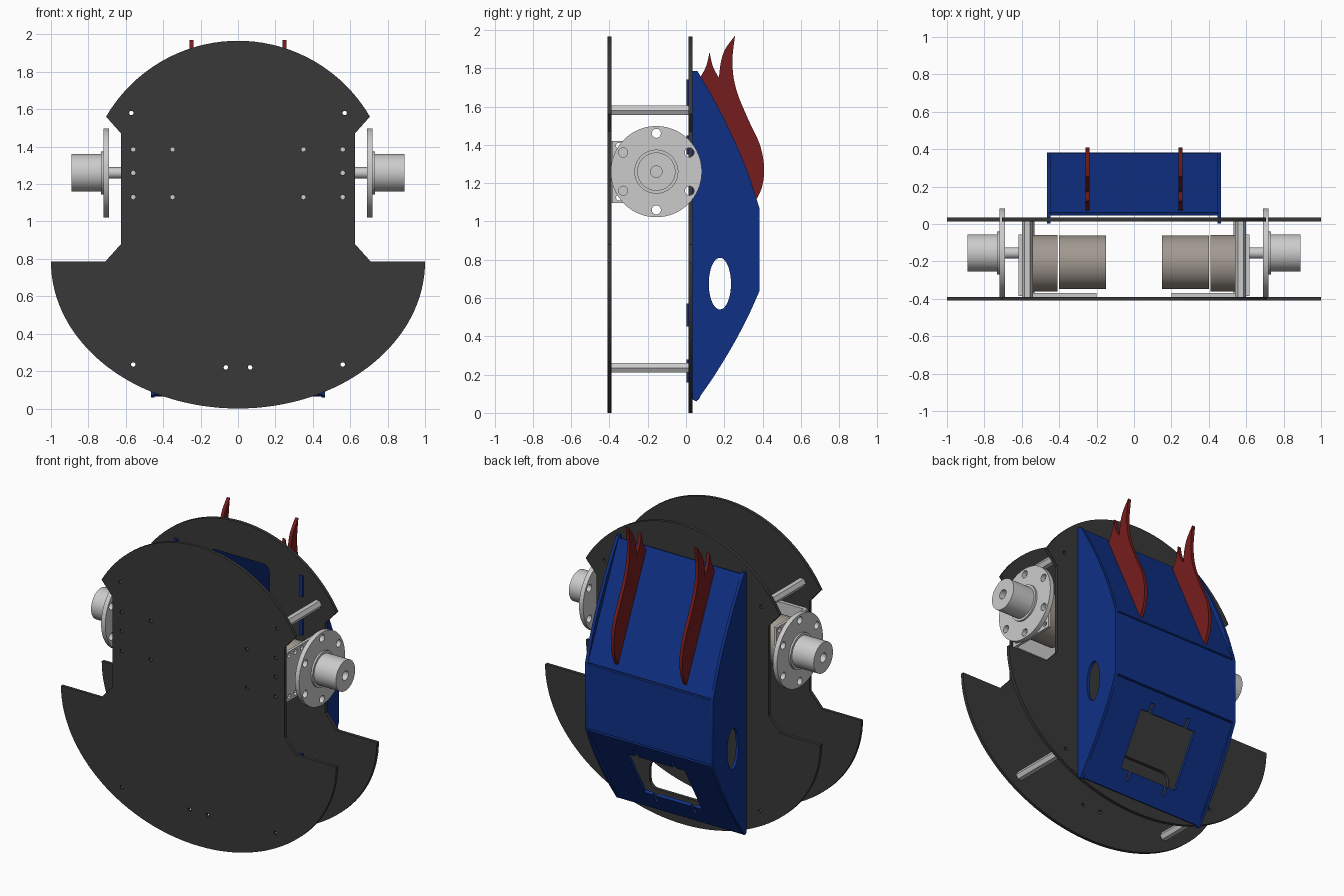
import bpy, bmesh
from math import sin, cos, pi, radians, hypot
from mathutils import Vector, Matrix

if "Cube" in bpy.data.objects:
    bpy.data.objects.remove(bpy.data.objects["Cube"])


def material(name, rgb):
    m = bpy.data.materials.new(name)
    m.diffuse_color = (*rgb, 1)
    m.use_nodes = True
    m.node_tree.nodes["Principled BSDF"].inputs["Base Color"].default_value = m.diffuse_color
    return m


BLACK = material("dark_plate", (0.04, 0.04, 0.04))
BLUE = material("blue_shell", (0.005, 0.03, 0.24))
RED = material("red_flame", (0.18, 0.012, 0.012))
MOTOR = material("motor_casing", (0.36, 0.32, 0.28))
X, Y, Z = Vector((1, 0, 0)), Vector((0, 1, 0)), Vector((0, 0, 1))


def circle(cx, cy, r, n=32, ry=None, start=0.0):
    return [(cx + r * cos(start + 2 * pi * i / n), cy + (ry or r) * sin(start + 2 * pi * i / n))
            for i in range(n)]


def rect(x0, y0, x1, y1):
    return [(x0, y0), (x1, y0), (x1, y1), (x0, y1)]


def rounded(x0, y0, x1, y1, r):
    corners = [(x1 - r, y1 - r), (x0 + r, y1 - r), (x0 + r, y0 + r), (x1 - r, y0 + r)]
    return [(cx + r * cos(pi / 2 * (k + i / 6)), cy + r * sin(pi / 2 * (k + i / 6)))
            for k, (cx, cy) in enumerate(corners) for i in range(7)]


def smooth(pts, n=5):
    # Catmull-Rom curve through the points
    p = [Vector(q) for q in [pts[0], *pts, pts[-1]]]
    out = []
    for a, b, c, d in zip(p, p[1:], p[2:], p[3:]):
        for i in range(n):
            t = i / n
            v = 0.5 * (2 * b + (c - a) * t + (2 * a - 5 * b + 4 * c - d) * t * t
                       + (3 * b - a - 3 * c + d) * t ** 3)
            out.append((v.x, v.y))
    return out + [pts[-1]]


def sheet(name, loops, origin, u, v, depth, mat=None):
    # First loop is the outline, the rest are holes; extruded along u x v
    cu = bpy.data.curves.new(name, 'CURVE')
    cu.dimensions, cu.fill_mode, cu.extrude = '2D', 'BOTH', depth / 2
    for loop in loops:
        s = cu.splines.new('POLY')
        s.points.add(len(loop) - 1)
        for pt, (a, b) in zip(s.points, loop):
            pt.co = (a, b, 0, 1)
        s.use_cyclic_u = True
    tmp = bpy.data.objects.new(name + "_outline", cu)
    me = bpy.data.meshes.new_from_object(tmp)
    bpy.data.objects.remove(tmp)
    w = u.cross(v)
    m = Matrix((u, v, w)).transposed().to_4x4()
    m.translation = Vector(origin) + w * depth / 2
    me.transform(m)
    bm = bmesh.new()
    bm.from_mesh(me)
    bmesh.ops.remove_doubles(bm, verts=bm.verts, dist=1e-5)
    bmesh.ops.recalc_face_normals(bm, faces=bm.faces)
    bm.to_mesh(me)
    bm.free()
    me.shade_smooth()
    me.set_sharp_from_angle(angle=radians(30))
    me.materials.clear()
    if mat:
        me.materials.append(mat)
    ob = bpy.data.objects.new(name, me)
    bpy.context.collection.objects.link(ob)
    return ob


def pair(name, loops, x0, x1, mat=None):
    # Same YZ profile on the right and left
    sheet(name + "_right", loops, (x0, 0, 0), Y, Z, x1 - x0, mat)
    sheet(name + "_left", loops, (-x1, 0, 0), Y, Z, x1 - x0, mat)


# Front and rear plates
half = [(0.71, 0.785), (0.625, 0.88), (0.625, 1.47)]
outline = [(cos(t), 0.785 + 0.785 * sin(t)) for t in [pi + pi * i / 64 for i in range(65)]]
outline += half
outline += [(0.816 * cos(t), 1.15 + 0.816 * sin(t))
            for t in [radians(30.2 + 119.6 * i / 40) for i in range(41)]]
outline += [(-x, z) for x, z in reversed(half)]
posts = [(s * x, z) for s in (1, -1) for x, z in [(0.56, 0.235), (0.57, 1.58)]]
screws = [(s * x, z) for s in (1, -1) for x in (0.35, 0.56) for z in (1.13, 1.385)]
screws += [(s * 0.56, 1.26) for s in (1, -1)]
post_holes = [circle(x, z, 0.012, 12) for x, z in posts + [(0.065, 0.22), (-0.065, 0.22)]]
sheet("front_plate", [outline] + post_holes + [circle(x, z, 0.012, 12) for x, z in screws],
      (0, -0.39, 0), X, Z, 0.02, BLACK)
windows = [rounded(-0.24, 0.18, 0.24, 0.36, 0.05), rounded(-0.22, 1.45, 0.22, 1.74, 0.05)]
sheet("rear_plate", [outline] + windows + [post_holes[i] for i in range(4)],
      (0, 0.035, 0), X, Z, 0.022, BLACK)

# Hexagonal hollow spacers
for x, z in posts:
    sheet("spacer", [circle(x, z, 0.029, 6), circle(x, z, 0.012, 12)], (0, 0.013, 0), X, Z, 0.403)

# Drive motors, brackets and wheel hubs
AY, AZ = -0.155, 1.26
pair("motor_body", [circle(-0.205, AZ, 0.143, 48)], 0.15, 0.40, MOTOR)
pair("gearbox", [circle(-0.21, AZ, 0.152, 48)], 0.408, 0.60, MOTOR)
perforation = [circle(-0.35 + 0.065 * i, z, 0.016, 12) for i in range(5) for z in (1.125, 1.395)]
pair("bracket_face", [rect(-0.385, 1.095, -0.055, 1.42)] + perforation, 0.60, 0.618)
pair("bracket_base", [rect(-0.39, 1.095, -0.368, 1.42)], 0.20, 0.60)
pair("drive_shaft", [circle(AY, AZ, 0.03, 24)], 0.618, 0.75)
bolts = [circle(AY + 0.2 * cos(a), AZ + 0.2 * sin(a), 0.024, 16)
         for a in [radians(30 + 60 * k) for k in range(6)]]
pair("hub_flange", [circle(AY, AZ, 0.238, 64), circle(AY, AZ, 0.03, 24)] + bolts, 0.69, 0.72)
pair("hub_collar", [circle(AY, AZ, 0.115, 48), circle(AY, AZ, 0.03, 24)], 0.72, 0.732)
pair("hub_barrel", [circle(AY, AZ, 0.1, 48), circle(AY, AZ, 0.03, 24)], 0.73, 0.89)

# Shell side panels with bowed edge, locating tabs and an oval hole
side = smooth([(0.055, 0.06), (0.145, 0.19), (0.24, 0.345), (0.32, 0.495), (0.383, 0.635)])
side += smooth([(0.383, 1.07), (0.325, 1.25), (0.245, 1.44), (0.15, 1.63), (0.06, 1.785)])
side += [(0.035, 1.785)]
for lo, hi in [(1.6, 1.74), (1.35, 1.45), (0.45, 0.57), (0.16, 0.28)]:
    side += [(0.035, hi), (0.002, hi), (0.002, lo), (0.035, lo)]
side += [(0.035, 0.07)]
pair("shell_side", [side, circle(0.177, 0.675, 0.058, 40, ry=0.135)], 0.446, 0.466, BLUE)


# Flat shell panels between the sides
def panel(name, a, b, holes=()):
    length = hypot(b[0] - a[0], b[1] - a[1])
    v = Vector((0, b[0] - a[0], b[1] - a[1])) / length
    sheet(name, [rect(-0.446, 0.006, 0.446, length - 0.006), *holes],
          (0, *a), X, v, 0.02, BLUE)


edge = [(-0.21, 0.15), (-0.15, 0.15), (-0.15, 0.09), (-0.125, 0.09), (-0.125, 0.15)]
edge += [(-x, y) for x, y in reversed(edge)]
slotted = edge + [(-x, 0.67 - y) for x, y in edge]
panel("shell_lower_panel", (0.06, 0.06), (0.383, 0.635), [slotted])
panel("shell_middle_panel", (0.383, 0.635), (0.383, 1.07))
panel("shell_upper_panel", (0.383, 1.07), (0.06, 1.78))

# Flame fins
flame = smooth([(0.365, 1.11), (0.397, 1.18), (0.408, 1.28), (0.386, 1.40), (0.324, 1.535),
                (0.262, 1.69), (0.242, 1.83), (0.256, 1.97)])
flame += smooth([(0.256, 1.97), (0.205, 1.90), (0.182, 1.83), (0.172, 1.75)])[1:]
flame += smooth([(0.172, 1.75), (0.14, 1.81), (0.123, 1.885)])[1:]
flame += smooth([(0.123, 1.885), (0.105, 1.81), (0.07, 1.745)])[1:]
pair("flame_fin", [flame], 0.238, 0.260, RED)
